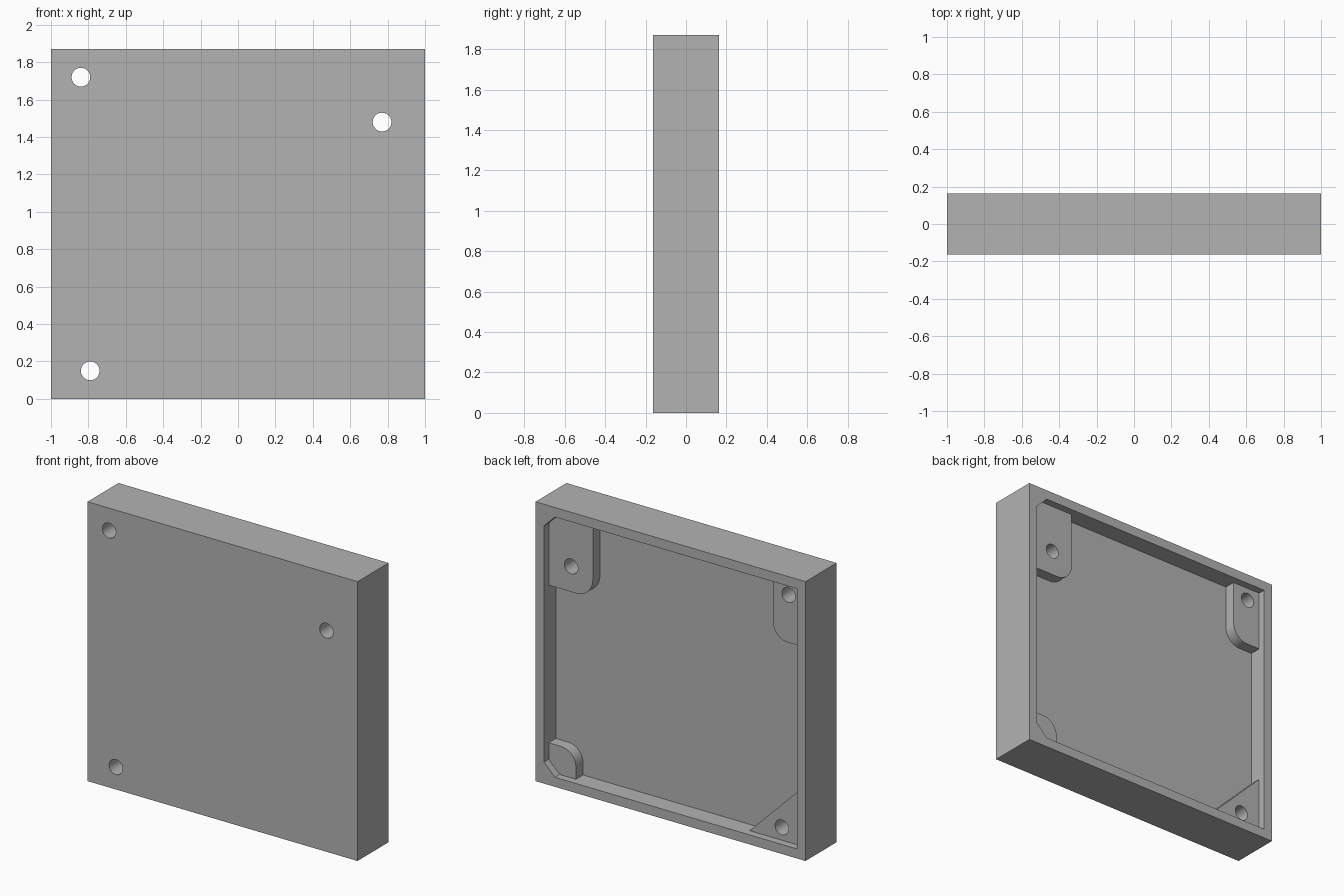
import bpy
import bmesh
from math import cos, sin, pi, radians

cube = bpy.data.objects.get("Cube")
if cube:
    bpy.data.objects.remove(cube, do_unlink=True)

grey = bpy.data.materials.new("plain grey")
grey.use_nodes = True
grey.diffuse_color = (0.45, 0.45, 0.45, 1)
grey.node_tree.nodes["Principled BSDF"].inputs["Base Color"].default_value = grey.diffuse_color

HEIGHT, HALF_DEPTH = 1.87, 0.164
WALL = 0.064
INNER = 1 - WALL                     # inner wall position in x
LOW, HIGH = WALL, HEIGHT - WALL      # inner wall positions in z
FLOOR, PAD = 0.04, 0.115             # y of the tray floor and the pad tops
SINK = 0.02                          # how far pads run into the walls


def prism(name, outline, y0, y1):
    """Extrude an outline of (x, z) points from y0 to y1."""
    bm = bmesh.new()
    face = bm.faces.new([bm.verts.new((x, y0, z)) for x, z in outline])
    new = bmesh.ops.extrude_face_region(bm, geom=[face])["geom"]
    bmesh.ops.translate(bm, vec=(0, y1 - y0, 0),
                        verts=[v for v in new if isinstance(v, bmesh.types.BMVert)])
    bmesh.ops.recalc_face_normals(bm, faces=bm.faces)
    mesh = bpy.data.meshes.new(name)
    bm.to_mesh(mesh)
    bm.free()
    mesh.materials.append(grey)
    obj = bpy.data.objects.new(name, mesh)
    bpy.context.collection.objects.link(obj)
    return obj


def rectangle(x0, x1, z0, z1):
    return [(x0, z0), (x1, z0), (x1, z1), (x0, z1)]


def arc(x, z, r, start, end, steps):
    angles = [start + (end - start) * i / steps for i in range(steps + 1)]
    return [(x + r * cos(a), z + r * sin(a)) for a in angles]


def corner_pad(side, corner_z, x, z, r):
    """Outline filling one corner, with the free corner at (x, z) rounded."""
    sx = -side
    sz = 1 if z > corner_z else -1
    wall_x, wall_z = side * (INNER + SINK), corner_z - sz * SINK
    curve = [(x - sx * r + sx * dx, z - sz * r + sz * dz)
             for dx, dz in arc(0, 0, r, 0, pi / 2, 10)]
    return [(wall_x, wall_z), (x, wall_z)] + curve + [(wall_x, z)]


def combine(target, other, operation):
    mod = target.modifiers.new(other.name, "BOOLEAN")
    mod.object, mod.operation, mod.solver = other, operation, "EXACT"
    bpy.context.view_layer.objects.active = target
    bpy.ops.object.modifier_apply(modifier=mod.name)
    bpy.data.objects.remove(other, do_unlink=True)


# Tray body with a cavity open to the back, chamfered on the left corners
tray = prism("tray", rectangle(-1, 1, 0, HEIGHT), -HALF_DEPTH, HALF_DEPTH)
c = 0.08
cavity = [(-INNER, LOW), (INNER - c, LOW), (INNER, LOW + c),
          (INNER, HIGH - c), (INNER - c, HIGH), (-INNER, HIGH)]
combine(tray, prism("cavity", cavity, FLOOR, 0.3), "DIFFERENCE")

# Raised corner pads
leg = 0.385
pads = {
    "upper_left_pad": corner_pad(1, HIGH, 0.61, 1.31, 0.12),
    "lower_left_pad": corner_pad(1, LOW, 0.735, 0.255, 0.11),
    "upper_right_pad": corner_pad(-1, HIGH, -0.725, 1.40, 0.11),
    "lower_right_pad": [(-INNER - SINK, LOW - SINK),
                        (-INNER + leg + SINK, LOW - SINK),
                        (-INNER - SINK, LOW + leg + SINK)],
}
for name, outline in pads.items():
    combine(tray, prism(name, outline, FLOOR - SINK, PAD), "UNION")

# Screw holes right through the pads
for x, z in [(-0.84, 1.72), (0.77, 1.48), (-0.79, 0.15)]:
    ring = arc(x, z, 0.05, 0, 2 * pi, 40)[:-1]
    combine(tray, prism("screw_hole", ring, -0.3, 0.3), "DIFFERENCE")

# Smooth the round walls, keep the edges crisp
bpy.ops.object.select_all(action="DESELECT")
tray.select_set(True)
bpy.context.view_layer.objects.active = tray
bpy.ops.object.shade_smooth_by_angle(angle=radians(30))
